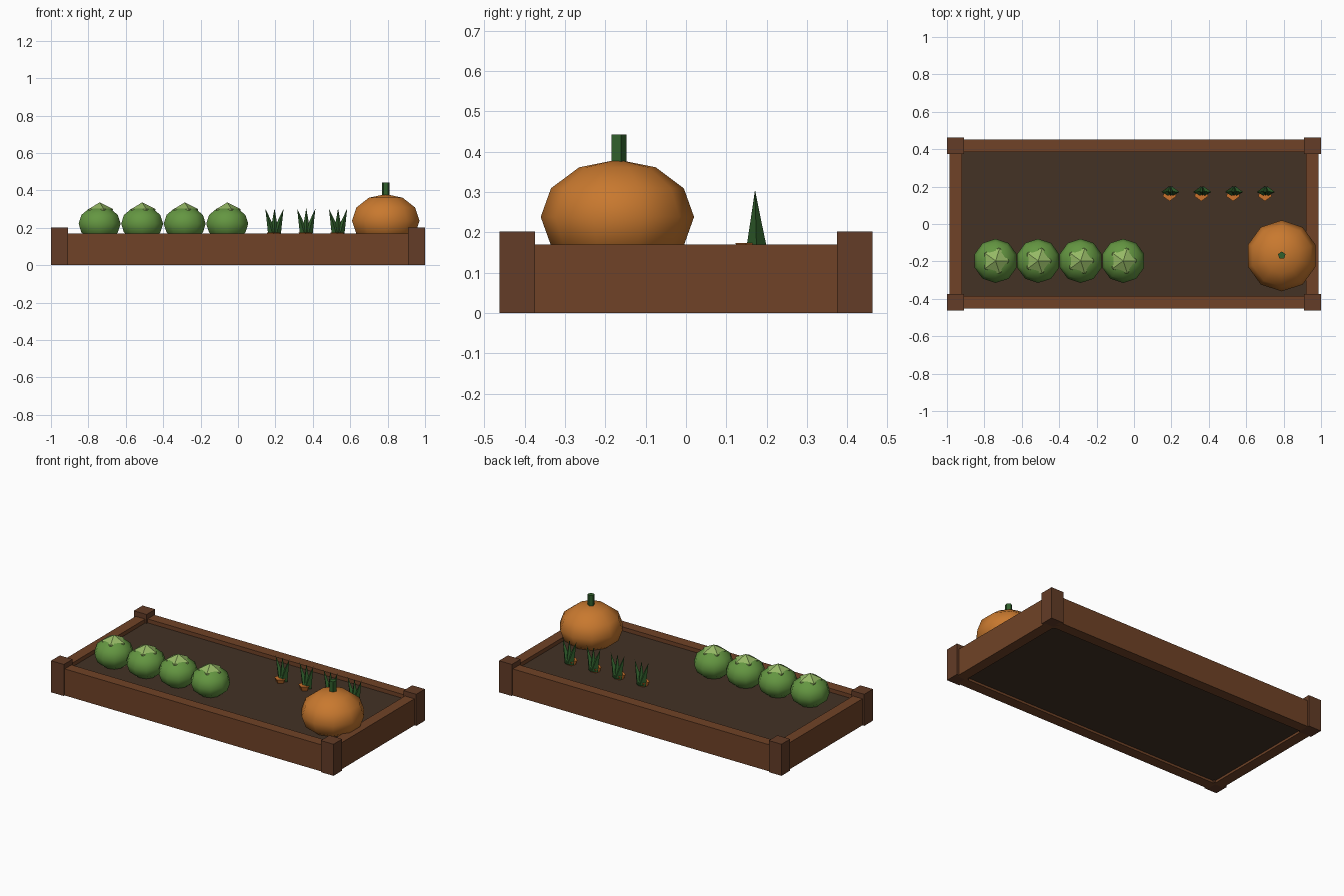
import bpy
from math import radians, pi

if "Cube" in bpy.data.objects:
    bpy.data.objects.remove(bpy.data.objects["Cube"])

def mat(name, r, g, b):
    m = bpy.data.materials.new(name)
    m.diffuse_color = (r, g, b, 1)
    m.use_nodes = True
    m.node_tree.nodes["Principled BSDF"].inputs["Base Color"].default_value = m.diffuse_color
    return m

BOARD = mat("board_wood", .16, .055, .02)
POST = mat("post_wood", .125, .045, .02)
SOIL = mat("soil", .056, .032, .018)
ORANGE = mat("pumpkin_orange", .58, .19, .028)
CARROT = mat("carrot_orange", .60, .17, .025)
BODY = mat("cabbage_green", .127, .305, .053)
HEART = mat("pale_green", .30, .48, .13)
LEAF = mat("leaf_green", .03, .115, .025)

def finish(name, m, scale=(1, 1, 1), smooth=False):
    ob = bpy.context.object
    ob.name = name
    ob.scale = scale
    ob.data.materials.append(m)
    bpy.ops.object.transform_apply(location=False, rotation=False, scale=True)
    if smooth:
        bpy.ops.object.shade_smooth()
    return ob

def box(name, m, x0, x1, y0, y1, z0, z1):
    bpy.ops.mesh.primitive_cube_add(size=1, location=((x0 + x1) / 2, (y0 + y1) / 2, (z0 + z1) / 2))
    return finish(name, m, (x1 - x0, y1 - y0, z1 - z0))

def ball(name, m, loc, scale, segs, rings):
    bpy.ops.mesh.primitive_uv_sphere_add(segments=segs, ring_count=rings, radius=1, location=loc)
    return finish(name, m, scale, True)

# Soil and wooden frame
box("soil", SOIL, -.93, .93, -.40, .40, .015, .145)
for s, side in ((-1, "front"), (1, "back")):
    y0, y1 = sorted((s * .385, s * .453))
    box(side + "_board", BOARD, -.93, .93, y0, y1, 0, .17)
for s, side in ((-1, "left"), (1, "right")):
    x0, x1 = sorted((s * .92, s * .987))
    box(side + "_board", BOARD, x0, x1, -.39, .39, 0, .17)
    for t in (-1, 1):
        px, py = s * .955, t * .4185
        box("corner_post", POST, px - .045, px + .045, py - .044, py + .044, 0, .202)

# Cabbages with a faceted pale heart
for i in range(4):
    x = -.74 + i * .2275
    ball("cabbage", BODY, (x, -.197, .222), (.118, .118, .094), 10, 6)
    bpy.ops.mesh.primitive_ico_sphere_add(subdivisions=1, radius=1, location=(x, -.197, .272))
    finish("cabbage_heart", HEART, (.08, .08, .064))

# Carrots: buried root and three fanned leaves
for i in range(4):
    x = .195 + i * .17
    bpy.ops.mesh.primitive_cone_add(vertices=5, radius1=0, radius2=.038, depth=.09,
                                    location=(x - .005, .16, .129), rotation=(0, 0, pi))
    finish("carrot_root", CARROT)
    for k in (-1, 0, 1):
        bpy.ops.mesh.primitive_cone_add(vertices=4, radius1=.026, radius2=0, depth=.15,
                                        location=(x + k * .028, .173, .23),
                                        rotation=(radians(1.5), radians(16 * k), 0))
        finish("carrot_leaf", LEAF)

# Pumpkin and stem
ball("pumpkin", ORANGE, (.79, -.17, .238), (.19, .19, .142), 10, 6)
bpy.ops.mesh.primitive_cylinder_add(vertices=5, radius=.021, depth=.08, location=(.79, -.168, .402))
finish("pumpkin_stem", LEAF)
